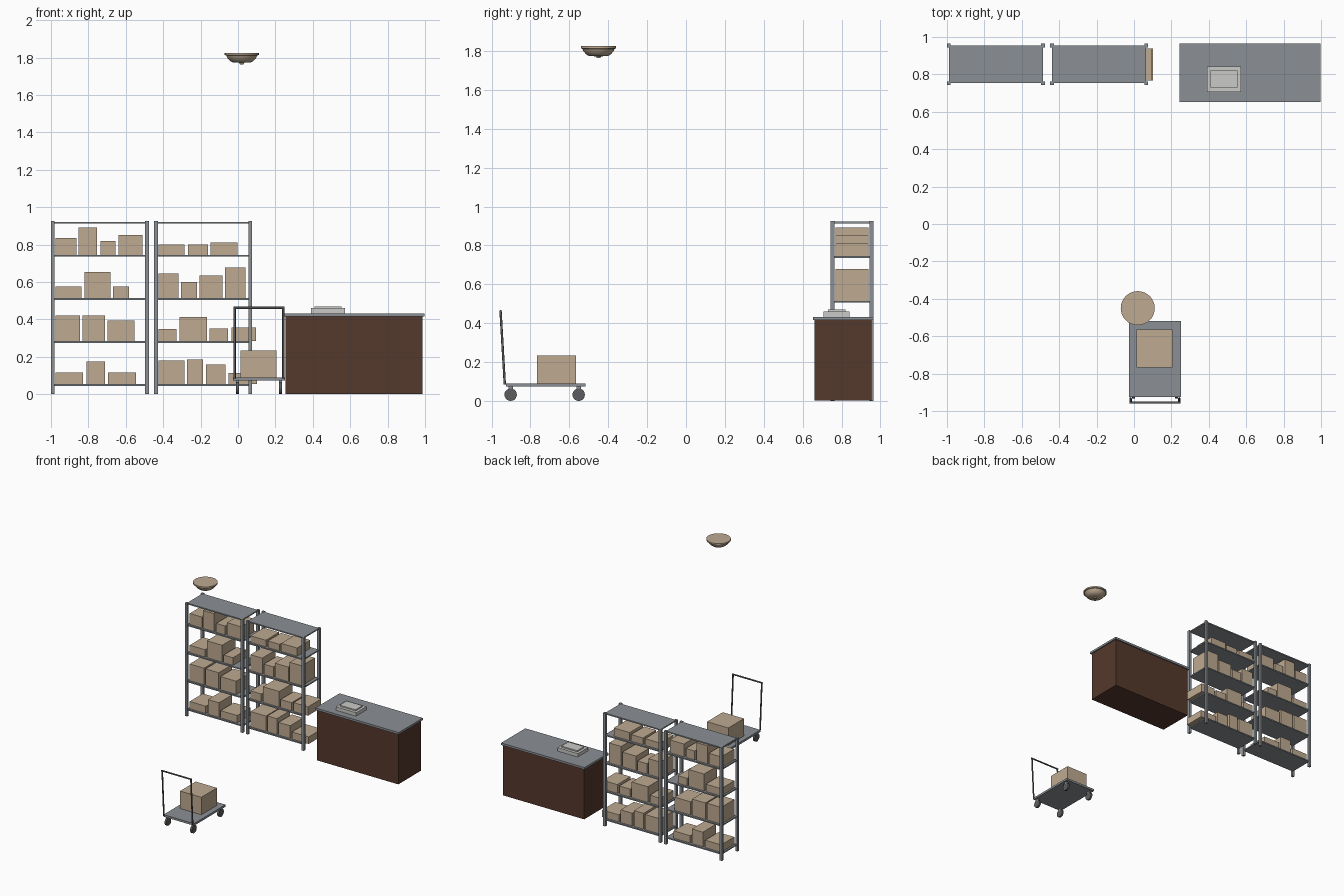
import bpy, bmesh, math
from mathutils import Vector

if "Cube" in bpy.data.objects:
    bpy.data.objects.remove(bpy.data.objects["Cube"])


def material(name, rgb):
    m = bpy.data.materials.new(name)
    m.diffuse_color = (*rgb, 1)
    m.use_nodes = True
    m.node_tree.nodes["Principled BSDF"].inputs["Base Color"].default_value = m.diffuse_color
    return m


STEEL = material("grey steel", (0.26, 0.28, 0.30))
CARD = material("tan cardboard", (0.515, 0.402, 0.283))
WOOD = material("dark brown wood", (0.089, 0.041, 0.025))
PALE = material("pale grey plastic", (0.59, 0.59, 0.58))
RUBBER = material("dark grey rubber", (0.11, 0.11, 0.115))


def finish(bm, name, mat):
    bmesh.ops.recalc_face_normals(bm, faces=bm.faces)
    me = bpy.data.meshes.new(name)
    bm.to_mesh(me)
    bm.free()
    me.materials.append(mat)
    ob = bpy.data.objects.new(name, me)
    bpy.context.collection.objects.link(ob)
    return ob


def box(name, mat, x0, x1, y0, y1, z0, z1):
    bm = bmesh.new()
    bmesh.ops.create_cube(bm, size=1)
    for v in bm.verts:
        v.co = ((x0 + x1) / 2 + v.co.x * (x1 - x0),
                (y0 + y1) / 2 + v.co.y * (y1 - y0),
                (z0 + z1) / 2 + v.co.z * (z1 - z0))
    return finish(bm, name, mat)


def rod(name, mat, a, b, r, sides=12):
    a, b = Vector(a), Vector(b)
    bm = bmesh.new()
    bmesh.ops.create_cone(bm, cap_ends=True, segments=sides,
                          radius1=r, radius2=r, depth=(b - a).length)
    bm.transform((b - a).to_track_quat('Z', 'Y').to_matrix().to_4x4())
    bmesh.ops.translate(bm, verts=bm.verts, vec=(a + b) / 2)
    return smooth(finish(bm, name, mat))


def smooth(ob):
    bpy.ops.object.select_all(action='DESELECT')
    ob.select_set(True)
    bpy.context.view_layer.objects.active = ob
    bpy.ops.object.shade_smooth_by_angle(angle=math.radians(35))
    return ob


# Shelving racks: four posts and five boards each
LEVELS = (0.055, 0.285, 0.515, 0.745, 0.922)
for x0, x1 in ((-0.99, -0.487), (-0.438, 0.065)):
    for x in (x0, x1):
        for y in (0.753, 0.955):
            box("rack_post", STEEL, x - .01, x + .01, y - .01, y + .01, 0, 0.925)
    for z in LEVELS:
        box("rack_shelf", STEEL, x0, x1, 0.753, 0.955, z - .01, z)

# Cartons on each shelf: (start x, width, height)
CARTONS = (
    ((-.975, .145, .06), (-.81, .1, .12), (-.695, .15, .06)),
    ((-.975, .13, .137), (-.832, .12, .135), (-.697, .143, .108)),
    ((-.975, .139, .06), (-.82, .139, .138), (-.668, .085, .062)),
    ((-.975, .112, .09), (-.853, .1, .147), (-.735, .08, .073), (-.638, .128, .105)),
    ((-.425, .139, .125), (-.272, .086, .13), (-.17, .104, .104), (-.05, .152, .058)),
    ((-.425, .096, .064), (-.312, .147, .128), (-.152, .099, .066), (-.035, .131, .072)),
    ((-.425, .107, .13), (-.304, .086, .085), (-.205, .123, .12), (-.07, .11, .163)),
    ((-.425, .139, .055), (-.267, .107, .055), (-.147, .144, .067)),
)
for i, row in enumerate(CARTONS):
    z = LEVELS[i % 4]
    for x, w, h in row:
        box("carton", CARD, x, x + w, 0.768, 0.938, z, z + h)

# Counter with steel top
box("counter_body", WOOD, 0.253, 0.987, 0.662, 0.955, 0.002, 0.415)
box("counter_top", STEEL, 0.243, 0.997, 0.653, 0.965, 0.415, 0.432)

# Weighing scale on the counter
box("scale_base", PALE, 0.39, 0.573, 0.707, 0.842, 0.432, 0.46)
box("scale_plate", PALE, 0.41, 0.553, 0.73, 0.82, 0.46, 0.47)

# Platform trolley
box("trolley_deck", STEEL, -0.026, 0.25, -0.925, -0.518, 0.073, 0.09)
box("trolley_carton", CARD, 0.013, 0.205, -0.767, -0.565, 0.09, 0.233)
for x in (-0.003, 0.228):
    for y in (-0.902, -0.552):
        rod("trolley_wheel", RUBBER, (x - .008, y, .032), (x + .008, y, .032), .032, 20)
        box("wheel_bracket", STEEL, x - .008, x + .008, y - .012, y + .012, .055, .075)
for x in (-0.018, 0.242):
    rod("handle_upright", RUBBER, (x, -0.932, 0.085), (x, -0.954, 0.465), 0.006)
rod("handle_bar", RUBBER, (-0.024, -0.954, 0.462), (0.248, -0.954, 0.462), 0.006)

# Ceiling lamp: turned profile (radius, height)
PROFILE = ((0, 1.825), (.091, 1.825), (.091, 1.813), (.083, 1.811), (.078, 1.80),
           (.066, 1.785), (.052, 1.775), (.012, 1.772), (.01, 1.764), (0, 1.764))
bm = bmesh.new()
verts = [bm.verts.new((r, 0, z)) for r, z in PROFILE]
edges = [bm.edges.new(p) for p in zip(verts, verts[1:])]
bmesh.ops.spin(bm, geom=verts + edges, cent=(0, 0, 0), axis=(0, 0, 1),
               angle=math.tau, steps=32)
bmesh.ops.remove_doubles(bm, verts=bm.verts, dist=1e-5)
bmesh.ops.translate(bm, verts=bm.verts, vec=(0.02, -0.45, 0))
smooth(finish(bm, "ceiling_lamp", CARD))
